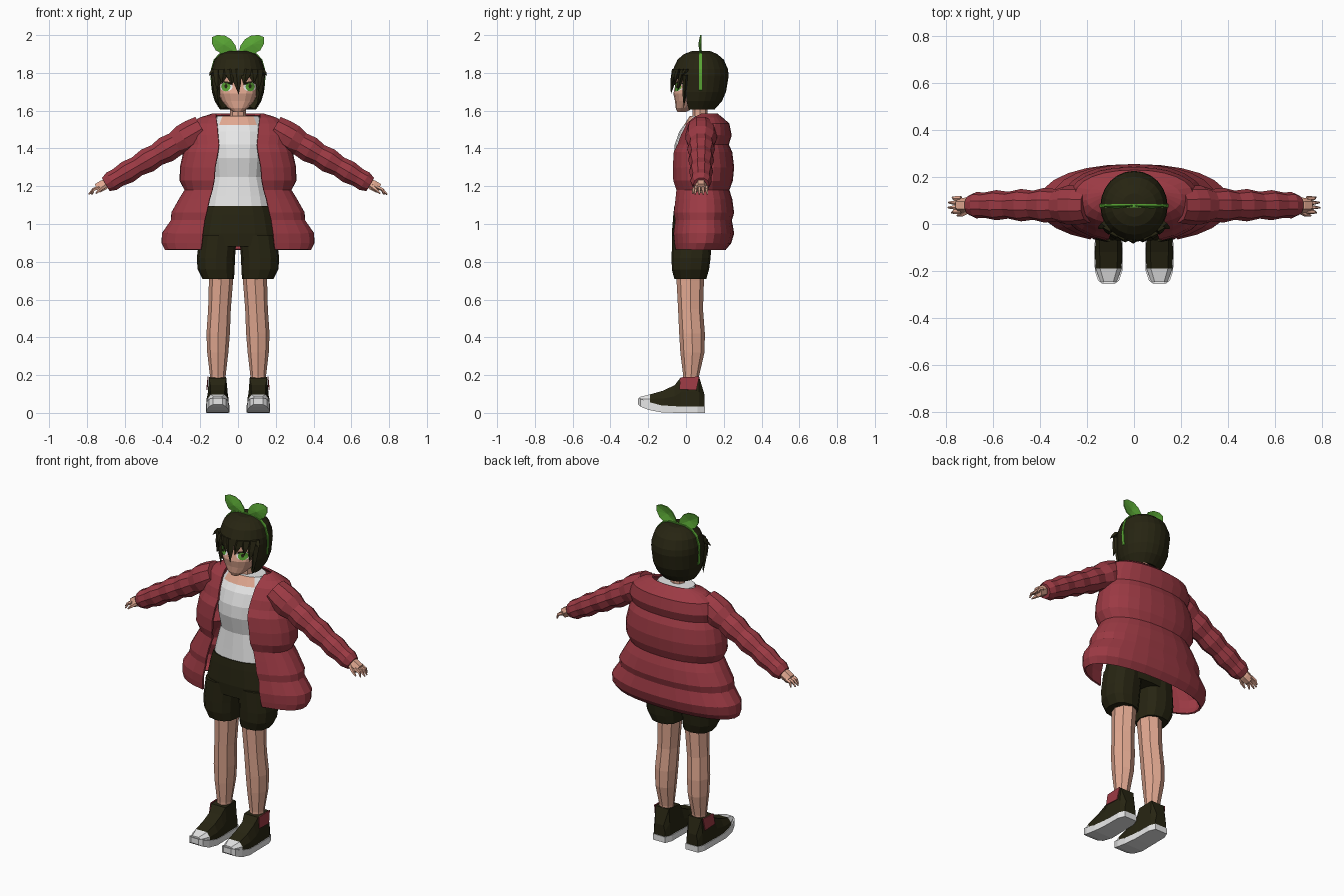
import bpy, bmesh, math
from mathutils import Vector
from mathutils.bvhtree import BVHTree

if "Cube" in bpy.data.objects:
    bpy.data.objects.remove(bpy.data.objects["Cube"])


def material(name, r, g, b):
    m = bpy.data.materials.new(name)
    m.diffuse_color = (r, g, b, 1)
    m.use_nodes = True
    m.node_tree.nodes["Principled BSDF"].inputs["Base Color"].default_value = m.diffuse_color
    return m


RED = material("jacket red", 0.33, 0.042, 0.057)
DARK = material("dark olive", 0.020, 0.018, 0.006)
WHITE = material("white", 0.80, 0.80, 0.80)
SKIN = material("skin", 0.75, 0.39, 0.28)
GREEN = material("leaf green", 0.10, 0.38, 0.035)


def mesh(name, verts, faces, mats, rule=None, thick=0):
    """Object from points; rule(centre) picks the material slot."""
    me = bpy.data.meshes.new(name)
    me.from_pydata([tuple(v) for v in verts], [], faces)
    bm = bmesh.new()
    bm.from_mesh(me)
    bmesh.ops.recalc_face_normals(bm, faces=bm.faces)
    bm.to_mesh(me)
    bm.free()
    for m in mats if isinstance(mats, list) else [mats]:
        me.materials.append(m)
    if rule:
        for p in me.polygons:
            p.material_index = rule(p.center)
    ob = bpy.data.objects.new(name, me)
    bpy.context.collection.objects.link(ob)
    if thick:
        mod = ob.modifiers.new("thickness", "SOLIDIFY")
        mod.thickness, mod.offset = thick, 0
    return ob


def loft(name, rings, mats, rule=None, closed=True, caps=True, thick=0, skip=None):
    n = len(rings[0])
    verts = [v for r in rings for v in r]
    faces = []
    for i in range(len(rings) - 1):
        for j in range(n if closed else n - 1):
            k = (j + 1) % n
            f = (i * n + j, i * n + k, (i + 1) * n + k, (i + 1) * n + j)
            if not (skip and skip(i, j)):
                faces.append(f)
    if caps:
        faces += [tuple(range(n)), tuple(range(len(verts) - n, len(verts)))]
    return mesh(name, verts, faces, mats, rule, thick)


def spow(v, e):
    return math.copysign(abs(v) ** e, v)


def oval(z, rx, yf, yb, n=16, cx=0, p=2.0, t0=0, full=True):
    """Flat (super)oval from front y to back y; t0 leaves a gap at the front."""
    yc, ry = (yf + yb) / 2, (yb - yf) / 2
    pts = []
    for i in range(n if full else n + 1):
        t = t0 + (2 * math.pi - 2 * t0) * i / n
        pts.append((cx + rx * spow(math.sin(t), 2 / p), yc - ry * spow(math.cos(t), 2 / p), z))
    return pts


def tube(name, path, radii, mat, n=8):
    """Round tube along a path that lies roughly in the xz plane."""
    path = [Vector(p) for p in path]
    rings = []
    for i, p in enumerate(path):
        d = (path[min(i + 1, len(path) - 1)] - path[max(i - 1, 0)]).normalized()
        a = d.cross(Vector((0, 1, 0))).normalized()
        b = d.cross(a)
        rings.append([p + radii[i] * (a * math.cos(2 * math.pi * (k + .5) / n)
                                      + b * math.sin(2 * math.pi * (k + .5) / n)) for k in range(n)])
    return loft(name, rings, mat)


# shirt, with skin showing at the neckline
loft("shirt", [oval(*r, p=2.3) for r in [
    (1.07, .17, -.06, .14), (1.15, .155, -.052, .15), (1.25, .13, -.042, .15), (1.35, .14, -.065, .16),
    (1.42, .145, -.06, .17), (1.49, .145, -.035, .17), (1.525, .135, -.01, .17), (1.572, .11, .02, .16)]],
    [WHITE, SKIN], lambda c: int(c.z > 1.53 and c.y < .06 and abs(c.x) < .075))

# open puffer jacket: z, front edge x, half width, front y, back y
rings = []
for z, xe, X, yf, yb in [
        (1.58, .115, .135, .06, .165), (1.56, .115, .20, .03, .19), (1.53, .11, .25, 0, .225),
        (1.47, .105, .275, -.03, .237), (1.42, .10, .268, -.047, .222), (1.38, .105, .285, -.068, .24),
        (1.30, .12, .303, -.075, .25), (1.23, .125, .305, -.073, .243), (1.18, .135, .28, -.06, .225),
        (1.13, .15, .31, -.066, .24), (1.06, .165, .35, -.074, .25), (1.02, .175, .352, -.068, .238),
        (.95, .185, .40, -.075, .25), (.90, .19, .402, -.07, .235), (.865, .195, .385, -.065, .205)]:
    t0 = math.asin((xe / X) ** 1.1)
    rings.append(oval(z, X, yf, yb, 22, 0, 2.2, t0, False))
loft("jacket", rings, RED, closed=False, caps=False, thick=.01)

# shorts
loft("shorts_hips", [oval(*r, p=2.4) for r in [
    (1.095, .168, -.062, .14), (1.05, .183, -.067, .142), (.95, .203, -.075, .14), (.88, .208, -.07, .133)]], DARK)

SHOE_X = .108
for s, side in ((1, "left"), (-1, "right")):
    # shorts leg and bare leg
    loft(side + "_shorts_leg", [oval(z, rx, yf, yb, 12, s * cx, 2.4) for z, cx, rx, yf, yb in [
        (.94, .105, .098, -.074, .138), (.82, .117, .101, -.076, .13),
        (.76, .116, .098, -.075, .122), (.71, .105, .084, -.062, .108)]], DARK)
    loft(side + "_leg", [oval(z, rx, yf, yb, 8, s * cx) for z, cx, rx, yf, yb in [
        (.78, .09, .068, -.055, .10), (.70, .09, .064, -.05, .095), (.55, .098, .06, -.042, .09),
        (.42, .105, .062, -.036, .10), (.32, .107, .056, -.03, .098), (.20, .107, .042, -.015, .07),
        (.12, .107, .04, -.015, .065)]], SKIN)

    # shoe: sole, upper with white toe cap, red ankle patch
    cx = s * SHOE_X
    loft(side + "_sole", [[(cx - w, y, a), (cx + w, y, a), (cx + w, y, b), (cx - w, y, b)] for y, w, a, b in [
        (.10, .04, 0, .035), (.06, .056, 0, .035), (-.05, .057, 0, .035), (-.13, .062, .003, .04),
        (-.20, .058, .016, .058), (-.24, .045, .033, .074), (-.255, .025, .045, .078)]], WHITE)
    loft(side + "_shoe_upper", [[(cx - w, y, a), (cx - w, y, (a + b) / 2), (cx - t, y, b),
                                 (cx + t, y, b), (cx + w, y, (a + b) / 2), (cx + w, y, a)]
                                for y, w, a, b, t in [
        (.097, .036, .03, .10, .028), (.07, .05, .03, .19, .044), (-.03, .052, .03, .185, .046),
        (-.06, .055, .03, .147, .038), (-.12, .058, .035, .118, .038), (-.19, .055, .05, .098, .036),
        (-.246, .034, .066, .084, .02)]], [DARK, WHITE], lambda c: int(c.y < -.19))
    mesh(side + "_ankle_patch", [(cx + s * x, y, z) for x, y, z in [
        (.051, -.03, .188), (.051, .07, .192), (.056, .055, .12), (.057, -.035, .125)]],
        [(0, 1, 2, 3)], RED, thick=.005)

    # puffy sleeve
    xr = [(.19, .075), (.24, .083), (.285, .083), (.33, .068), (.38, .074), (.43, .062), (.48, .069),
          (.535, .057), (.585, .064), (.635, .054), (.67, .056), (.70, .042)]
    tube(side + "_sleeve", [(s * x, .08, 1.47 - (x - .25) * .58) for x, r in xr], [r for x, r in xr], RED, 10)

    # hand with fingers and thumb
    tube(side + "_palm", [(s * .68, .08, 1.222), (s * .715, .08, 1.205), (s * .745, .08, 1.188)],
         [.024, .032, .03], SKIN, 6)
    for i in range(4):
        y = .052 + i * .019
        reach = (.775, .79, .788, .772)[i]
        tube(f"{side}_finger_{i + 1}", [(s * .735, y, 1.195), (s * .765, y, 1.182),
                                        (s * reach, y + (i - 1.5) * .003, 1.157)], [.011, .009, .004], SKIN, 5)
    tube(side + "_thumb", [(s * .70, .06, 1.205), (s * .73, .04, 1.182), (s * .752, .036, 1.162)],
         [.014, .010, .004], SKIN, 5)

# neck and head
loft("neck", [oval(1.52, .055, .02, .13, 8), oval(1.57, .042, .035, .115, 8), oval(1.66, .04, .035, .115, 8)], SKIN)
head = loft("head", [oval(*r, p=2.2) for r in [
    (1.592, .022, -.045, .0), (1.615, .055, -.055, .04), (1.65, .086, -.058, .10), (1.69, .104, -.067, .14),
    (1.73, .112, -.058, .16), (1.79, .115, -.055, .18), (1.85, .10, -.02, .16), (1.88, .06, .02, .12)]], SKIN)
tree = BVHTree.FromPolygons([v.co for v in head.data.vertices], [tuple(p.vertices) for p in head.data.polygons])


def face_plate(name, outline, mat, lift):
    """Thin plate draped over the face."""
    pts = []
    n = len(outline)
    mid = (sum(p[0] for p in outline) / n, sum(p[1] for p in outline) / n)
    for x, z in outline + [mid]:
        hit = tree.ray_cast(Vector((x, -1, z)), Vector((0, 1, 0)))[0]
        pts.append((x, (hit.y if hit else 0) - lift, z))
    mesh(name, pts, [(i, (i + 1) % n, n) for i in range(n)], mat)


def disc(cx, cz, rx, rz, n=12):
    return [(cx + rx * math.cos(2 * math.pi * i / n), cz + rz * math.sin(2 * math.pi * i / n)) for i in range(n)]


for s, side in ((1, "left"), (-1, "right")):
    face_plate(side + "_eye_white", disc(s * .062, 1.727, .034, .025), WHITE, .003)
    face_plate(side + "_iris", disc(s * .064, 1.727, .024, .025), GREEN, .005)
    face_plate(side + "_pupil", disc(s * .064, 1.729, .008, .012, 8), DARK, .007)
    face_plate(side + "_lash", [(s * x, z) for x, z in [
        (.026, 1.735), (.045, 1.752), (.07, 1.756), (.10, 1.74), (.07, 1.744), (.045, 1.743)]], DARK, .008)

# bobbed hair shell, open over the face
SEG = 24
hair = [(1.915, .05, .03, .13), (1.90, .095, -.01, .165), (1.87, .125, -.045, .20), (1.82, .14, -.068, .222),
        (1.785, .143, -.074, .226), (1.70, .138, -.07, .212), (1.65, .123, -.06, .19),
        (1.605, .095, -.03, .15), (1.63, .05, .03, .11)]
loft("hair", [oval(*r, n=SEG) for r in hair], DARK, skip=lambda i, j: i >= 4 and (j < 4 or j >= SEG - 4))

# pointed fringe and side locks: base x, base z, half width, tip x, tip z, tip y
verts, faces = [], []
locks = [(-.012, 1.82, .03, .004, 1.685, -.08)]
for s in (1, -1):
    locks += [(s * .045, 1.82, .03, s * .032, 1.735, -.076), (s * .075, 1.82, .03, s * .085, 1.742, -.06),
              (s * .105, 1.82, .028, s * .108, 1.70, -.045), (s * .118, 1.79, .024, s * .105, 1.615, -.012),
              (s * .12, 1.82, .02, s * .153, 1.785, -.02)]
for x, z, w, tx, tz, ty in locks:
    y = .073 - .142 * math.sqrt(1 - (x / .145) ** 2)
    k = len(verts)
    m = (x + tx) / 2, (y + ty) / 2, (z + tz) / 2
    verts += [(x - w, y + .01, z), (x, y - .006, z), (x + w, y + .01, z), (x, y + .025, z),
              (m[0] - w * .7, m[1] + .004, m[2]), (m[0], m[1] - .009, m[2]), (m[0] + w * .7, m[1] + .004, m[2]),
              (m[0], m[1] + .018, m[2]), (tx, ty, tz)]
    for i in range(4):
        j = (i + 1) % 4
        faces += [(k + i, k + j, k + 4 + j, k + 4 + i), (k + 4 + i, k + 4 + j, k + 8)]
    faces.append((k, k + 1, k + 2, k + 3))
mesh("fringe", verts, faces, DARK)

# headband over the hair
arc = [(.140, 1.71), (.146, 1.785), (.143, 1.82), (.129, 1.87), (.099, 1.903), (.052, 1.919)]
arc = arc + [(-x, z) for x, z in reversed(arc)]
loft("headband", [[(x, .07, z), (x, .086, z), (x * .95, .086, z - .008), (x * .95, .07, z - .008)]
                  for x, z in arc], GREEN)

# two leaf-shaped bow loops, creased along the middle
leaf = [(.004, 1.908), (.014, 1.945), (.038, 1.978), (.07, 1.997), (.11, 2.0), (.138, 1.988),
        (.137, 1.955), (.118, 1.92), (.085, 1.902), (.04, 1.902)]
for s, side in ((1, "left"), (-1, "right")):
    n = len(leaf)
    pts = [(s * x, .078, z) for x, z in leaf] + [(s * .075, .068, 1.95)]
    mesh(side + "_bow_leaf", pts, [(i, (i + 1) % n, n) for i in range(n)], GREEN, thick=.006)
